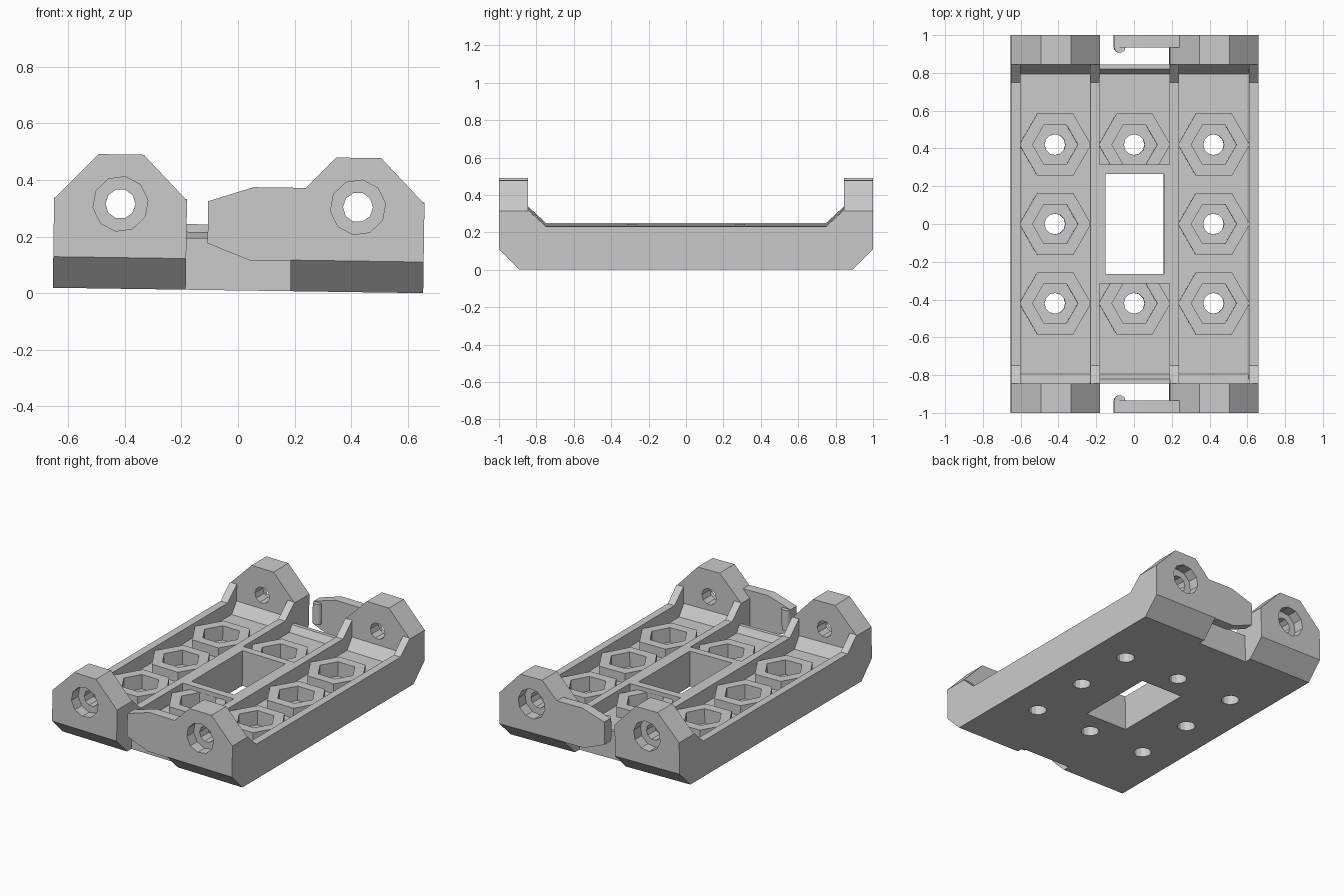
import bpy, bmesh, math
from mathutils import Matrix, Vector

cube = bpy.data.objects.get("Cube")
if cube:
    bpy.data.objects.remove(cube, do_unlink=True)

grey = bpy.data.materials.new("plain_grey")
grey.use_nodes = True
grey.diffuse_color = (0.6, 0.6, 0.6, 1)
grey.node_tree.nodes["Principled BSDF"].inputs["Base Color"].default_value = grey.diffuse_color

W, IN, RIB = 0.655, 0.185, 0.05     # half width, inner rib edge, rib thickness
FLOOR, RAIL, BOSS = 0.14, 0.232, 0.205
END, PITCH, CHAMFER = 0.845, 0.42, 0.11
parts = []


def build(name, prisms, keep=True):
    """Join prisms (outline, axis, start, end) into one object."""
    bm = bmesh.new()
    for outline, axis, a, b in prisms:
        def place(p, d):
            return {"x": (d, p[0], p[1]), "y": (p[0], d, p[1]), "z": (p[0], p[1], d)}[axis]
        rings = [[bm.verts.new(place(p, d)) for p in outline] for d in (a, b)]
        bm.faces.new(rings[0])
        bm.faces.new(rings[1])
        n = len(outline)
        for i in range(n):
            j = (i + 1) % n
            bm.faces.new((rings[0][i], rings[0][j], rings[1][j], rings[1][i]))
    bmesh.ops.recalc_face_normals(bm, faces=bm.faces)
    mesh = bpy.data.meshes.new(name)
    bm.to_mesh(mesh)
    bm.free()
    mesh.materials.append(grey)
    ob = bpy.data.objects.new(name, mesh)
    bpy.context.collection.objects.link(ob)
    if keep:
        parts.append(ob)
    else:
        ob.hide_render = True
    return ob


def ngon(cx, cy, r, n, turn=0.0):
    steps = [2 * math.pi * i / n + turn for i in range(n)]
    return [(cx + r * math.cos(t), cy + r * math.sin(t)) for t in steps]


def rect(x, y):
    return [(-x, -y), (x, -y), (x, y), (-x, y)]


def both_ends(half):
    """Mirror a half side profile to the other end."""
    return half + [(-y, z) for y, z in reversed(half)]


def cut(ob, *cutters):
    for c in cutters:
        mod = ob.modifiers.new("cut", "BOOLEAN")
        mod.operation, mod.solver, mod.object = "DIFFERENCE", "EXACT", c
    bpy.context.view_layer.update()
    graph = bpy.context.evaluated_depsgraph_get()
    mesh = bpy.data.meshes.new_from_object(ob.evaluated_get(graph))
    ob.modifiers.clear()
    ob.data = mesh


# Cutters for the bolt holes, window and nut pockets
spots = [(x, y) for x in (-PITCH, 0, PITCH) for y in (-PITCH, 0, PITCH) if x or y]
bolt_cutter = build("bolt_cutter", [(ngon(x, y, 0.055, 12), "z", -1, 1) for x, y in spots]
                    + [(rect(0.155, 0.265), "z", -1, 1)], False)
nut_cutter = build("nut_cutter", [(ngon(x, y, 0.12, 6), "z", 0.11, 1) for x, y in spots], False)

# Deck: two side channels and the middle channel
side = both_ends([(0.89, 0), (1, CHAMFER), (END, CHAMFER), (END, 0.21), (0.795, FLOOR)])
middle = both_ends([(END, 0), (END, 0.183), (0.82, 0.183), (0.795, FLOOR)])
for name, outline, a, b in (("right_channel", side, -W, -IN),
                            ("middle_channel", middle, -IN, IN),
                            ("left_channel", side, IN, W)):
    cut(build(name, [(outline, "x", a, b)]), bolt_cutter, nut_cutter)

# Hexagonal nut bosses
bosses = build("nut_bosses", [(ngon(x, y, 0.19, 6), "z", FLOOR - 0.02, BOSS) for x, y in spots])
cut(bosses, bolt_cutter, nut_cutter)

# Raised frame round the window
frame = build("window_frame", [(rect(IN, 0.315), "z", FLOOR - 0.02, RAIL)])
cut(frame, bolt_cutter)

# Long ribs with sloped gussets
rib = both_ends([(END, FLOOR), (END, 0.32), (0.75, RAIL)])
build("long_ribs", [(rib, "x", x, x + RIB) for x in (-W, -IN - RIB, IN, W - RIB)])

# End towers with recessed cross holes
half = (W - IN) / 2
holes, recesses, towers = [], [], []
for cx in (-PITCH, PITCH):
    shape = [(cx - half, CHAMFER), (cx + half, CHAMFER), (cx + half, 0.315), (cx + 0.08, 0.475),
             (cx - 0.08, 0.475), (cx - half, 0.315)]
    for s in (-1, 1):
        towers.append((shape, "y", s * END, s))
        holes.append((ngon(cx, 0.3, 0.053, 10), "y", s * 0.7, s * 1.2))
        recesses.append((ngon(cx, 0.3, 0.098, 10, 0.15), "y", s * 0.93, s * 1.2))
hole_cutter = build("hole_cutter", holes, False)
recess_cutter = build("recess_cutter", recesses, False)
cut(build("end_towers", towers), hole_cutter, recess_cutter)

# Spring clips with rounded catches, one at each end
clip = [(0.235, 0.366), (0.05, 0.366), (-0.11, 0.314), (-0.11, 0.165), (0.04, 0.107),
        (IN, 0.107), (IN, 0.315)]
build("clips", [(clip, "y", s * 0.935, s) for s in (-1, 1)])
build("clip_catches", [(ngon(-0.08, s * 0.937, 0.03, 16), "z", 0.18, 0.315) for s in (-1, 1)])

# Remove cutters and apply the slight sideways lean
for c in (bolt_cutter, nut_cutter, hole_cutter, recess_cutter):
    bpy.data.objects.remove(c, do_unlink=True)
lean = Matrix.Translation(Vector((0, 0, 0.0095))) @ Matrix.Rotation(0.0145, 4, "Y")
for ob in parts:
    ob.data.transform(lean)
